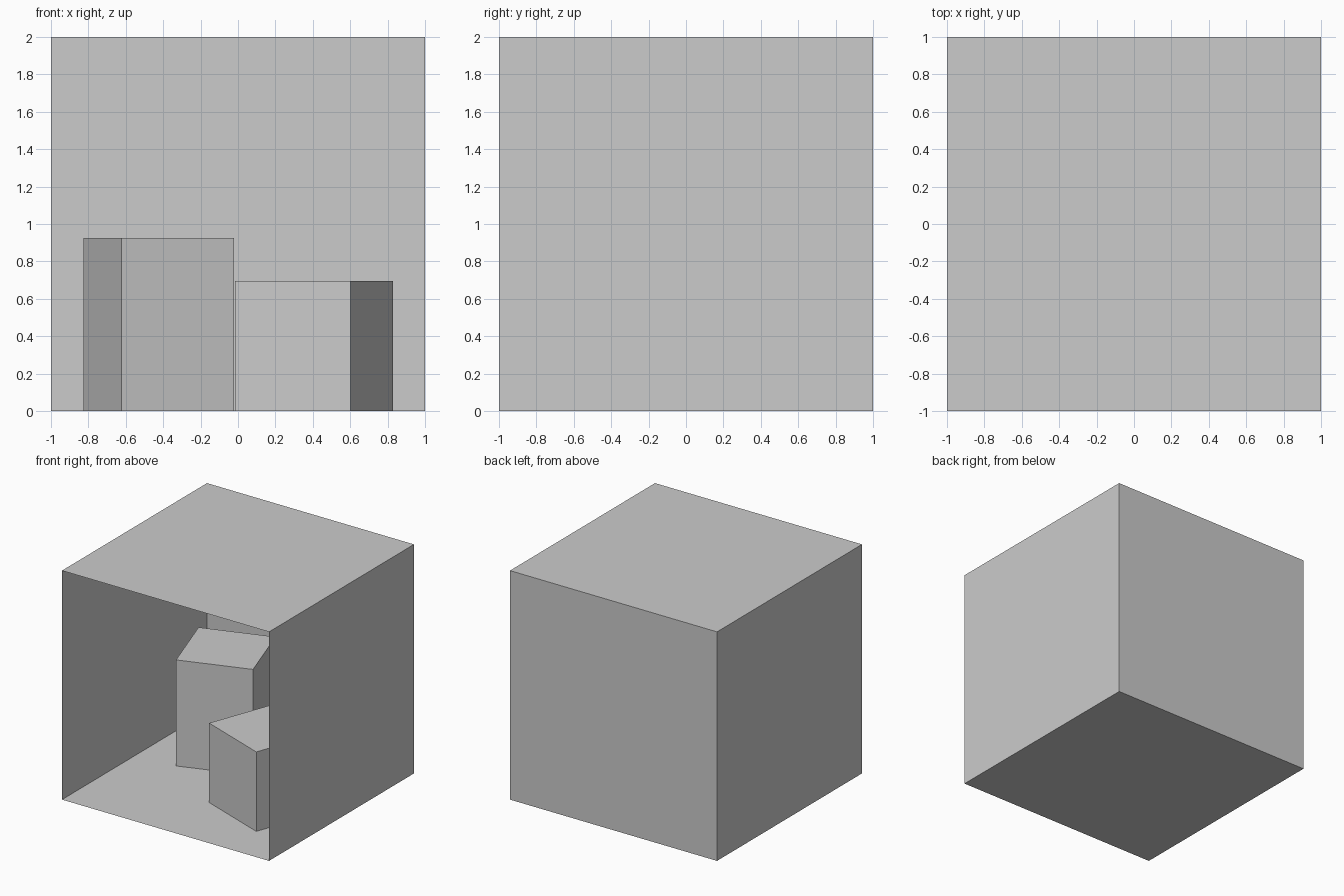
import bpy
from math import radians, pi

if "Cube" in bpy.data.objects:
    bpy.data.objects.remove(bpy.data.objects["Cube"])


def panel(name, location, rotation=(0, 0, 0)):
    """Thin 2 x 2 sheet whose normal faces the inside of the room."""
    bpy.ops.mesh.primitive_plane_add(size=2, location=location, rotation=rotation)
    bpy.context.object.name = name


def block(name, x, y, width, height, angle):
    """Square block standing on the floor, turned about z."""
    bpy.ops.mesh.primitive_cube_add(size=1, location=(x, y, height / 2),
                                    rotation=(0, 0, radians(angle)))
    obj = bpy.context.object
    obj.name = name
    obj.scale = (width, width, height)
    bpy.ops.object.transform_apply(location=False, rotation=False, scale=True)


# Room shell, open at the front
panel("floor", (0, 0, 0))
panel("ceiling", (0, 0, 2), (pi, 0, 0))
panel("back_wall", (0, 1, 1), (pi / 2, 0, 0))
panel("left_wall", (-1, 0, 1), (0, pi / 2, 0))
panel("right_wall", (1, 0, 1), (0, -pi / 2, 0))

# Two turned blocks inside
block("tall_block", -0.424, 0.437, 0.635, 0.926, 18.7)
block("short_block", 0.407, -0.183, 0.657, 0.694, -20.4)
